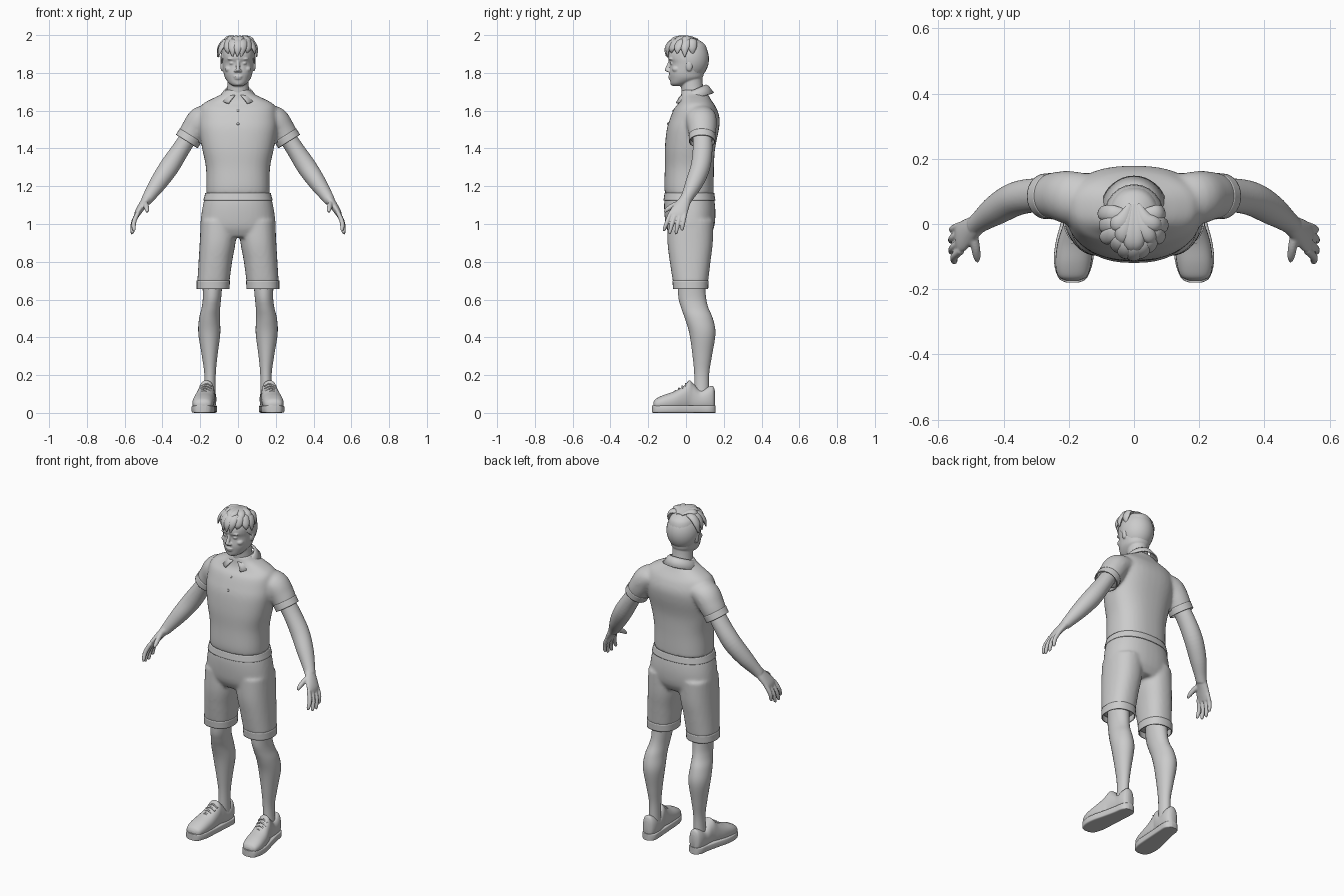
import bpy, bmesh, math, random
from mathutils import Vector, Matrix

random.seed(4)
Y, Z = Vector((0, 1, 0)), Vector((0, 0, 1))


def loft(bm, rings, axis=None, ref=Y, power=2.0, n=28, k=5, side=1, cap=True):
    """Skin through rings (x, y, z, radius_u, radius_v), smoothed between them."""
    R = [Vector(r) for r in rings]
    pts = []
    for i in range(len(R) - 1):
        a, b, c, d = R[max(i - 1, 0)], R[i], R[i + 1], R[min(i + 2, len(R) - 1)]
        for j in range(k):
            t = j / k
            pts.append(0.5 * (2 * b + (c - a) * t + (2 * a - 5 * b + 4 * c - d) * t * t
                              + (3 * b - a - 3 * c + d) * t ** 3))
    pts.append(R[-1])
    loops = []
    for i, p in enumerate(pts):
        t = axis or (Vector(pts[min(i + 1, len(pts) - 1)][:3])
                     - Vector(pts[max(i - 1, 0)][:3])).normalized()
        v = (ref - ref.dot(t) * t).normalized()
        u = v.cross(t)
        loop = []
        for j in range(n):
            c, s = math.cos(math.tau * j / n), math.sin(math.tau * j / n)
            cu = math.copysign(abs(c) ** (2 / power), c) * max(p[3], .001)
            sv = math.copysign(abs(s) ** (2 / power), s) * max(p[4], .001)
            q = Vector(p[:3]) + u * cu + v * sv
            loop.append(bm.verts.new((q.x * side, q.y, q.z)))
        loops.append(loop)
    for A, B in zip(loops, loops[1:]):
        for j in range(n):
            bm.faces.new((A[j], A[(j + 1) % n], B[(j + 1) % n], B[j]))
    if cap:
        bm.faces.new(loops[0])
        bm.faces.new(loops[-1])


def ball(bm, loc, size):
    m = Matrix.Translation(loc) @ Matrix.Diagonal((*size, 1))
    bmesh.ops.create_uvsphere(bm, u_segments=24, v_segments=14, radius=1, matrix=m)


def finish(bm, name, voxel=0, smooth=4, mirror=False, solid=0):
    bmesh.ops.recalc_face_normals(bm, faces=bm.faces)
    me = bpy.data.meshes.new(name)
    bm.to_mesh(me)
    bm.free()
    ob = bpy.data.objects.new(name, me)
    bpy.context.collection.objects.link(ob)
    bpy.ops.object.select_all(action='DESELECT')
    ob.select_set(True)
    bpy.context.view_layer.objects.active = ob
    bpy.ops.object.shade_smooth_by_angle(angle=math.radians(45))
    if solid:
        m = ob.modifiers.new("Thickness", 'SOLIDIFY')
        m.thickness, m.offset = solid, 0
    if voxel:
        m = ob.modifiers.new("Blend", 'REMESH')
        m.mode, m.voxel_size, m.use_smooth_shade = 'VOXEL', voxel, True
        m = ob.modifiers.new("Soften", 'SMOOTH')
        m.factor, m.iterations = 0.5, smooth
    if mirror:
        ob.modifiers.new("Mirror", 'MIRROR')
    return ob


# Shirt: torso and two sleeves blended together
bm = bmesh.new()
loft(bm, [(0, .018, 1.155, .168, .128), (0, .016, 1.2, .168, .131), (0, .018, 1.3, .17, .13),
          (0, .021, 1.4, .19, .133), (0, .036, 1.5, .207, .138), (0, .047, 1.56, .207, .131),
          (0, .05, 1.61, .2, .113), (0, .053, 1.637, .185, .094), (0, .05, 1.662, .14, .08),
          (0, .045, 1.687, .088, .071), (0, .04, 1.71, .066, .062)], axis=Z, power=2.4, n=40)
for s in (-1, 1):
    loft(bm, [(.12, .07, 1.575, .05, .078), (.19, .08, 1.555, .071, .082),
              (.232, .086, 1.5, .069, .075), (.262, .085, 1.45, .064, .067)], side=s)
finish(bm, "shirt", voxel=.009, smooth=8)

# Sleeve cuffs
bm = bmesh.new()
loft(bm, [(.251, .0855, 1.469, .065, .068), (.271, .085, 1.437, .065, .067)], cap=False)
finish(bm, "sleeve_cuffs", mirror=True, solid=.006)

# Folded collar, open at the front
bm = bmesh.new()
rows = []
for i in range(33):
    row = []
    for gap, rx, ry, zb, drop in ((.2, .064, .064, 1.735, .055), (.35, .074, .078, 1.728, .06),
                                  (.52, .1, .105, 1.693, .058)):
        t = gap + (math.tau - 2 * gap) * i / 32
        f = (1 + math.cos(t)) / 2
        row.append(bm.verts.new((rx * math.sin(t), .04 - ry * math.cos(t), zb - drop * f)))
    rows.append(row)
for A, B in zip(rows, rows[1:]):
    for j in range(2):
        bm.faces.new((A[j], A[j + 1], B[j + 1], B[j]))
finish(bm, "collar", solid=.008)

# Shirt buttons
bm = bmesh.new()
for y, z in ((-.066, 1.6), (-.095, 1.53)):
    ball(bm, (0, y, z), (.007, .005, .007))
finish(bm, "buttons")

# Shorts: seat and two legs blended together
bm = bmesh.new()
loft(bm, [(0, .017, 1.168, .165, .122), (0, .018, 1.12, .181, .133), (0, .021, 1.05, .194, .135),
          (0, .022, .98, .199, .126), (0, .022, .93, .185, .1)], axis=Z, power=2.3, n=40)
for s in (-1, 1):
    loft(bm, [(.1, .024, 1.02, .097, .122), (.108, .022, .9, .095, .12),
              (.12, .022, .8, .089, .108), (.131, .024, .685, .085, .092)],
         axis=Z, power=2.3, side=s)
finish(bm, "shorts", voxel=.009, smooth=6)

# Leg hems and waistband
bm = bmesh.new()
loft(bm, [(.1305, .024, .7, .085, .093), (.132, .0245, .655, .084, .09)],
     axis=Z, power=2.3, cap=False)
finish(bm, "shorts_hems", mirror=True, solid=.006)
bm = bmesh.new()
loft(bm, [(0, .018, 1.125, .18, .134), (0, .018, 1.163, .17, .128)],
     axis=Z, power=2.35, n=40, cap=False)
finish(bm, "waistband", solid=.007)

# Arms with palm, fingers and thumb
bm = bmesh.new()
loft(bm, [(.235, .085, 1.5, .045, .05), (.3, .088, 1.4, .047, .052), (.362, .077, 1.305, .052, .052),
          (.42, .045, 1.22, .046, .047), (.468, .01, 1.15, .034, .034), (.488, -.006, 1.12, .028, .031)])
loft(bm, [(.478, 0, 1.135, .026, .03), (.508, -.022, 1.095, .021, .04),
          (.53, -.04, 1.06, .017, .047), (.54, -.047, 1.035, .011, .044)])
for ky, ty, tx, tz in ((-.085, -.115, .551, .972), (-.059, -.086, .559, .957),
                       (-.033, -.052, .56, .957), (-.008, -.02, .556, .975)):
    loft(bm, [(.53, ky + .004, 1.06, .012, .012), ((.55 + tx) / 2, (ky + ty) / 2, .5 * tz + .525, .0125, .0115),
              (tx, ty, tz, .01, .009), (tx - .003, ty - .002, tz - .01, .004, .004)], n=14)
loft(bm, [(.495, -.02, 1.115, .014, .016), (.487, -.065, 1.098, .014, .015),
          (.482, -.098, 1.078, .012, .012), (.48, -.115, 1.062, .006, .006)], ref=Z, n=14)
finish(bm, "arms", voxel=.0045, smooth=3, mirror=True)

# Lower legs
bm = bmesh.new()
loft(bm, [(.135, .028, .74, .056, .07), (.137, .032, .62, .049, .073), (.143, .045, .56, .049, .072),
          (.151, .068, .5, .055, .074), (.152, .087, .42, .058, .069), (.15, .086, .3, .041, .051),
          (.148, .083, .2, .03, .039), (.151, .083, .08, .033, .04)], axis=Z)
finish(bm, "legs", mirror=True)

# Shoes: upper, sole and laces
bm = bmesh.new()
loft(bm, [(.189, -.173, .042, .02, .014), (.188, -.16, .046, .044, .028), (.186, -.12, .052, .055, .042),
          (.18, -.06, .062, .055, .053), (.172, -.01, .076, .048, .069), (.167, .018, .09, .043, .082),
          (.162, .04, .08, .042, .074), (.158, .075, .066, .042, .056), (.156, .118, .074, .041, .064),
          (.156, .143, .075, .032, .066), (.156, .153, .07, .016, .045)], axis=Y, ref=Z, power=2.3)
finish(bm, "shoe_uppers", mirror=True)
bm = bmesh.new()
loft(bm, [(.188, -.18, .021, .018, .019), (.188, -.166, .02, .043, .02), (.186, -.12, .02, .059, .02),
          (.181, -.06, .02, .06, .02), (.17, .01, .02, .053, .02), (.16, .08, .02, .047, .02),
          (.156, .125, .02, .044, .02), (.156, .148, .02, .031, .02), (.156, .157, .02, .014, .02)],
     axis=Y, ref=Z, power=7, n=32)
finish(bm, "shoe_soles", mirror=True)
bm = bmesh.new()
for i in range(4):
    y, x, z = -.055 + .018 * i, .179 - .004 * i, .117 + .0125 * i
    loft(bm, [(x - .03, y, z - .014, .004, .005), (x, y, z, .004, .005),
              (x + .03, y, z - .014, .004, .005)], n=10)
finish(bm, "shoe_laces", mirror=True)

# Head: skull, neck, nose, brows, eyes, lips and ears
bm = bmesh.new()
loft(bm, [(0, -.045, 1.73, .022, .026), (0, -.031, 1.743, .045, .05), (0, -.002, 1.77, .067, .084),
          (0, .003, 1.8, .076, .092), (0, .012, 1.848, .082, .096), (0, .009, 1.878, .083, .104),
          (0, .012, 1.91, .083, .102), (0, .015, 1.95, .07, .086), (0, .016, 1.975, .042, .05)],
     axis=Z, power=2.15, n=36)
loft(bm, [(0, .045, 1.65, .07, .064), (0, .036, 1.7, .06, .06), (0, .03, 1.75, .056, .058),
          (0, .028, 1.81, .056, .058)], axis=Z)
loft(bm, [(0, -.08, 1.875, .01, .01), (0, -.087, 1.85, .009, .011), (0, -.098, 1.825, .011, .012),
          (0, -.099, 1.812, .013, .013), (0, -.09, 1.804, .009, .008)], axis=Z, n=16)
ball(bm, (0, -.086, 1.781), (.023, .009, .0055))
ball(bm, (0, -.083, 1.771), (.02, .01, .006))
ball(bm, (0, -.068, 1.745), (.02, .015, .013))
for s in (-1, 1):
    ball(bm, (.012 * s, -.092, 1.811), (.009, .01, .008))
    ball(bm, (.033 * s, -.076, 1.874), (.024, .015, .007))
    ball(bm, (.032 * s, -.073, 1.851), (.014, .012, .008))
    ball(bm, (.048 * s, -.05, 1.82), (.022, .024, .018))
    ball(bm, (.083 * s, .017, 1.838), (.011, .018, .03))
finish(bm, "head", voxel=.004, smooth=3)

# Hair: close cap cut along the hairline, with swept locks over the forehead
bm = bmesh.new()
ball(bm, (0, .021, 1.873), (.093, .101, .114))
cut = bmesh.ops.bisect_plane(bm, geom=bm.verts[:] + bm.edges[:] + bm.faces[:], clear_inner=True,
                             plane_co=(0, .0, 1.852), plane_no=(0, .17, .175))
bmesh.ops.contextual_create(bm, geom=[e for e in cut['geom_cut'] if isinstance(e, bmesh.types.BMEdge)])
finish(bm, "hair_cap")
bm = bmesh.new()
for deg in range(-100, 101, 20):
    a = math.radians(deg)
    dx, dy = math.sin(a), -math.cos(a)
    sweep, drop = random.uniform(-.022, .012), random.uniform(-.012, .016)
    loft(bm, [(.03 * dx, .02 + .03 * dy, 1.972, .012, .02), (.072 * dx, .018 + .09 * dy, 1.966, .014, .025),
              (.093 * dx + sweep / 2, .014 + .116 * dy, 1.93, .011, .021),
              (.095 * dx + sweep, .014 + .118 * dy, 1.892 + drop, .003, .003)],
         ref=Vector((math.cos(a), math.sin(a), 0)), n=12)
for deg in range(-75, 76, 30):
    a = math.radians(deg)
    dx, dy = math.sin(a), -math.cos(a)
    sweep = random.uniform(-.02, .02)
    loft(bm, [(.01 * dx, .06, 1.975, .006, .01), (.035 * dx, .02 + .03 * dy, 1.983, .014, .024),
              (.066 * dx + sweep / 2, .02 + .085 * dy, 1.977, .013, .022),
              (.085 * dx + sweep, .015 + .11 * dy, 1.948, .003, .004)],
         ref=Vector((math.cos(a), math.sin(a), 0)), n=12)
finish(bm, "hair_locks")
